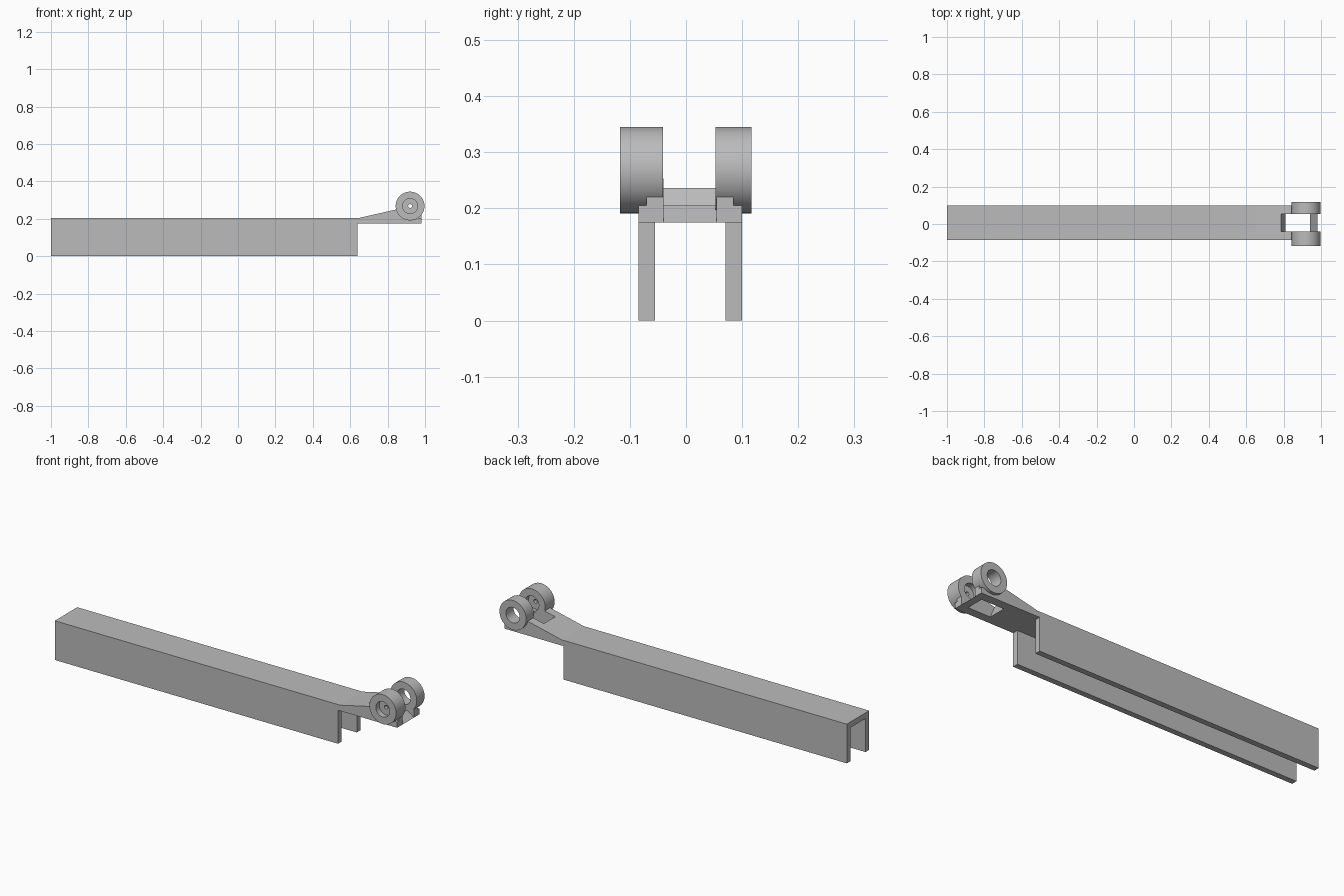
import bpy, bmesh, math

if "Cube" in bpy.data.objects:
    bpy.data.objects.remove(bpy.data.objects["Cube"])

grey = bpy.data.materials.new("plain_grey")
grey.use_nodes = True
colour = (0.5, 0.5, 0.5, 1)
grey.diffuse_color = colour
grey.node_tree.nodes["Principled BSDF"].inputs["Base Color"].default_value = colour


def finish(bm, name):
    bmesh.ops.recalc_face_normals(bm, faces=bm.faces)
    mesh = bpy.data.meshes.new(name)
    bm.to_mesh(mesh)
    bm.free()
    obj = bpy.data.objects.new(name, mesh)
    obj.data.materials.append(grey)
    bpy.context.collection.objects.link(obj)
    return obj


def prism(name, profile, start, end, axis="y"):
    """Extrude a profile along y (x, z points) or along x (y, z points)."""
    bm = bmesh.new()
    place = (lambda a, b, d: (a, d, b)) if axis == "y" else (lambda a, b, d: (d, a, b))
    face = bm.faces.new([bm.verts.new(place(a, b, start)) for a, b in profile])
    grown = bmesh.ops.extrude_face_region(bm, geom=[face])["geom"]
    shift = place(0, 0, end - start)
    bmesh.ops.translate(bm, vec=shift, verts=[v for v in grown if isinstance(v, bmesh.types.BMVert)])
    return finish(bm, name)


def cut(target, cutter):
    cutter.hide_render = True
    cutter.hide_set(True)
    mod = target.modifiers.new(cutter.name, "BOOLEAN")
    mod.operation = "DIFFERENCE"
    mod.solver = "EXACT"
    mod.object = cutter


def lathe(name, profile, x, z, steps=64):
    """Spin a closed (radius, y) profile around an axis parallel to y."""
    bm = bmesh.new()
    rings = []
    for i in range(steps):
        t = math.tau * i / steps
        rings.append([bm.verts.new((x + r * math.cos(t), y, z + r * math.sin(t))) for r, y in profile])
    n = len(profile)
    for i in range(steps):
        a, b = rings[i], rings[(i + 1) % steps]
        for j in range(n):
            k = (j + 1) % n
            bm.faces.new((a[j], a[k], b[k], b[j]))
    obj = finish(bm, name)
    bpy.context.view_layer.objects.active = obj
    obj.select_set(True)
    bpy.ops.object.shade_smooth_by_angle(angle=math.radians(30))
    obj.select_set(False)
    return obj


FRONT, BACK, WALL, TOP = -0.085, 0.10, 0.03, 0.205
UNDER = TOP - WALL
SLOT = (-0.04, 0.054)

# Long open channel
prism("channel", [(FRONT, 0), (FRONT + WALL, 0), (FRONT + WALL, UNDER), (BACK - WALL, UNDER),
                  (BACK - WALL, 0), (BACK, 0), (BACK, TOP), (FRONT, TOP)], -1, 0.638, "x")

# Rising tongue with a slot that leaves two arms
tongue = prism("tongue", [(0.638, UNDER), (0.98, UNDER), (0.98, 0.22), (0.9, 0.225),
                          (0.86, 0.253), (0.65, TOP), (0.638, TOP)], FRONT, BACK)
cut(tongue, prism("slot_cutter", [(0.814, 0.165), (1.1, 0.165), (1.1, 0.3), (0.758, 0.3)], *SLOT))

# Shoulders on the outer edges of the arms
for side, y0, y1 in (("right", -0.2, FRONT + 0.015), ("left", BACK - 0.015, 0.2)):
    cut(tongue, prism(side + "_shoulder_cutter",
                      [(0.9, TOP), (1.1, TOP), (1.1, 0.3), (0.9, 0.3)], y0, y1))

# Wedge bar joining the arm tips
prism("end_bar", [(0.94, UNDER), (0.98, UNDER), (0.94, TOP)], *SLOT)

# Rollers: one with a drilled web, one with an open bore
R, BORE, PIN = 0.077, 0.04, 0.01
lathe("right_roller", [(R, -0.118), (R, -0.041), (BORE, -0.041), (BORE, -0.07), (PIN, -0.07),
                       (PIN, -0.09), (BORE, -0.09), (BORE, -0.118)], 0.92, 0.268)
lathe("left_roller", [(R, 0.053), (R, 0.117), (BORE, 0.117), (BORE, 0.053)], 0.92, 0.268)
